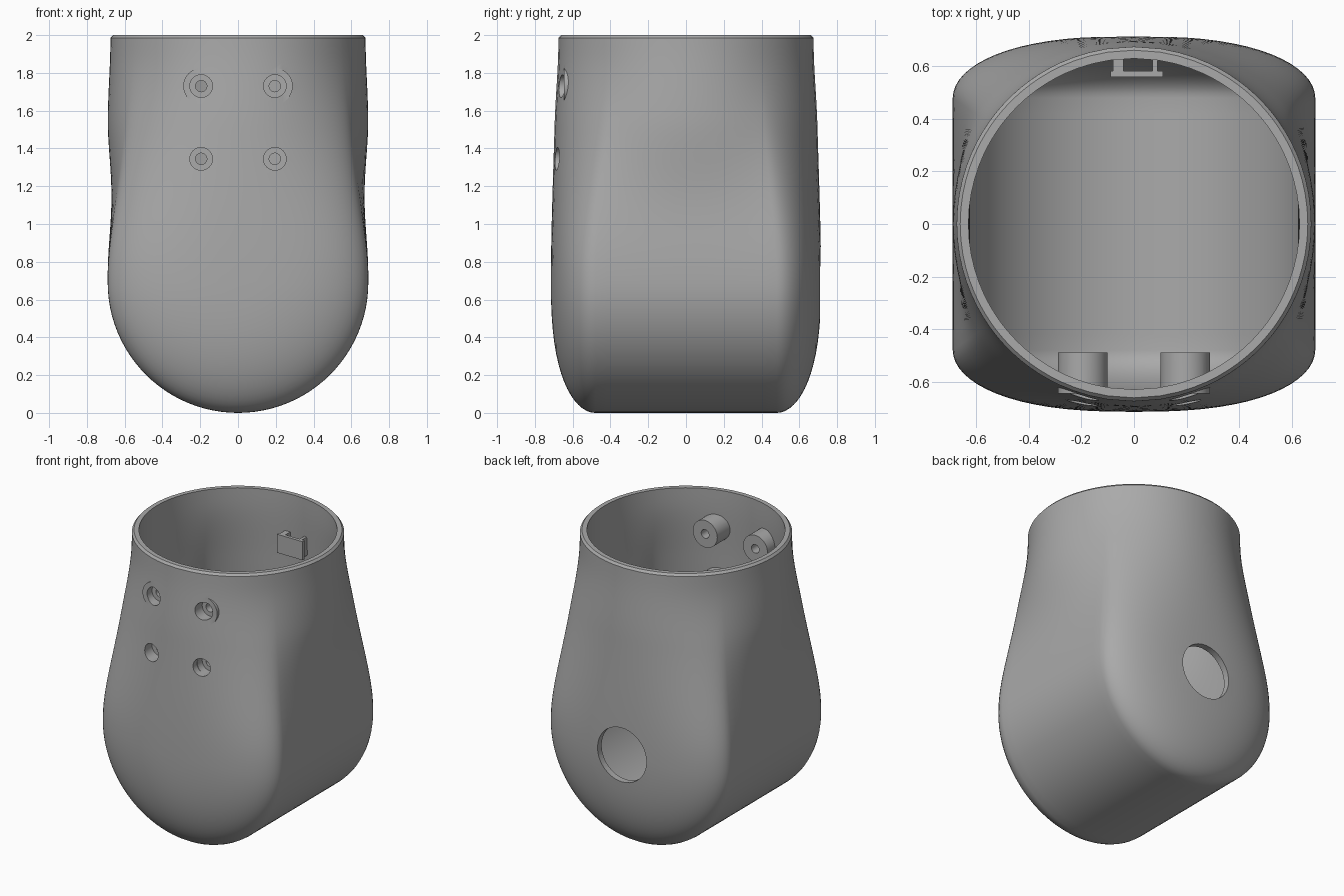
import bpy, bmesh
from math import sin, cos, pi, atan2, hypot
from mathutils import Matrix

cube = bpy.data.objects.get("Cube")
if cube:
    bpy.data.objects.remove(cube, do_unlink=True)

grey = bpy.data.materials.new("plain grey")
grey.use_nodes = True
grey.diffuse_color = (0.4, 0.4, 0.4, 1)
grey.node_tree.nodes["Principled BSDF"].inputs["Base Color"].default_value = (0.4, 0.4, 0.4, 1)

R = 0.69          # radius of the drum at the bottom
FLAT = 0.48       # half length of the straight drum side
DOME = 0.235      # bulge of the drum ends
WALL = 0.045
SPINS, CAP, SIDE, LEVELS = 48, 16, 16, 30


def make_object(name, bm):
    bmesh.ops.recalc_face_normals(bm, faces=bm.faces)
    mesh = bpy.data.meshes.new(name)
    bm.to_mesh(mesh)
    bm.free()
    mesh.materials.append(grey)
    obj = bpy.data.objects.new(name, mesh)
    bpy.context.collection.objects.link(obj)
    return obj


def add_box(bm, x0, x1, y0, y1, z0, z1):
    mat = Matrix.Translation(((x0 + x1) / 2, (y0 + y1) / 2, (z0 + z1) / 2))
    bmesh.ops.create_cube(bm, size=1, matrix=mat @ Matrix.Diagonal((x1 - x0, y1 - y0, z1 - z0, 1)))


def cylinder(name, x, z, y0, y1, radius):
    bm = bmesh.new()
    mat = Matrix.Translation((x, (y0 + y1) / 2, z)) @ Matrix.Rotation(pi / 2, 4, "X")
    bmesh.ops.create_cone(bm, cap_ends=True, segments=40, radius1=radius, radius2=radius,
                          depth=y1 - y0, matrix=mat)
    return make_object(name, bm)


def combine(target, tool, operation):
    mod = target.modifiers.new(operation.lower(), "BOOLEAN")
    mod.operation, mod.object, mod.solver = operation, tool, "EXACT"
    bpy.context.view_layer.objects.active = target
    bpy.ops.object.modifier_apply(modifier=mod.name)
    bpy.data.objects.remove(tool, do_unlink=True)


def smooth(u):
    u = min(max(u, 0), 1)
    return u * u * (3 - 2 * u)


def drum_profile(inset):
    # Distance from the drum axis and position along it, back to front
    cap = []
    for i in range(CAP + 1):
        a = pi / 2 * i / CAP
        cap.append(((R - inset) * sin(a) ** 0.8, FLAT + (DOME - inset) * cos(a)))
    side = [(R - inset, FLAT - 2 * FLAT * i / SIDE) for i in range(1, SIDE)]
    return cap + side + [(r, -y) for r, y in reversed(cap)]


def build_skin(bm, inset):
    # Lower half: the profile turned half a circle about the y axis
    rows = []
    for j, (r, y) in enumerate(drum_profile(inset)):
        if r < 1e-6:
            rows.append([bm.verts.new((0, y, R))] * (SPINS + 1))
        else:
            rows.append([bm.verts.new((r * cos(pi * k / SPINS), y, R - r * sin(pi * k / SPINS)))
                         for k in range(SPINS + 1)])
    for a, b in zip(rows, rows[1:]):
        for k in range(SPINS):
            quad = list(dict.fromkeys((a[k], a[k + 1], b[k + 1], b[k])))
            bm.faces.new(quad)

    # Upper half: the drum outline lofted into the round neck
    ring = [row[0] for row in rows] + [row[-1] for row in rows[-2:0:-1]]
    outline = [v.co.copy() for v in ring]
    top = 2.0 if inset else 1.985
    for i in range(1, LEVELS + 1):
        z = R + (top - R) * i / LEVELS
        blend = smooth((z - 0.7) / 1.2)
        neck = R - inset - 0.015 * smooth((z - 1.5) / 0.5)
        waist = 0.02 * sin(pi * min(max((z - 0.72) / 0.85, 0), 1)) ** 2
        new = []
        for p in outline:
            a = atan2(p.y, p.x)
            rad = hypot(p.x, p.y) * (1 - blend) + neck * blend - waist * cos(a) ** 4
            new.append(bm.verts.new((rad * cos(a), rad * sin(a), z)))
        bridge(bm, ring, new)
        ring = new
    return ring


def bridge(bm, a, b):
    n = len(a)
    for k in range(n):
        bm.faces.new((a[k], a[(k + 1) % n], b[(k + 1) % n], b[k]))


# Hollow housing with a softened rim
bm = bmesh.new()
outer = build_skin(bm, 0)
inner = build_skin(bm, WALL)
lip = [bm.verts.new((v.co.x * 0.98, v.co.y * 0.98, 2)) for v in outer]
bridge(bm, outer, lip)
bridge(bm, lip, inner)
housing = make_object("housing", bm)

# Four screw bosses on the inside of the front wall, with stepped holes
spots = [(x, z) for x in (-0.195, 0.195) for z in (1.345, 1.73)]
for x, z in spots:
    combine(housing, cylinder("screw_boss", x, z, -0.645, -0.49, 0.095), "UNION")
for x, z in spots:
    combine(housing, cylinder("head_hole", x, z, -0.9, -0.59, 0.06), "DIFFERENCE")
    combine(housing, cylinder("screw_hole", x, z, -0.7, -0.4, 0.03), "DIFFERENCE")

# Round opening in the back of the drum
combine(housing, cylinder("back_opening", 0, R, 0.5, 0.9, 0.19), "DIFFERENCE")

# Hook on the inside of the back wall
bm = bmesh.new()
add_box(bm, -0.09, 0.11, 0.56, 0.583, 1.6, 1.73)
add_box(bm, -0.08, -0.04, 0.575, 0.65, 1.6, 1.73)
add_box(bm, 0.07, 0.09, 0.575, 0.65, 1.6, 1.73)
make_object("cable_hook", bm)

# Smooth shading with crisp hole edges
bpy.ops.object.select_all(action="DESELECT")
housing.select_set(True)
bpy.context.view_layer.objects.active = housing
bpy.ops.object.shade_smooth_by_angle(angle=pi / 6)
